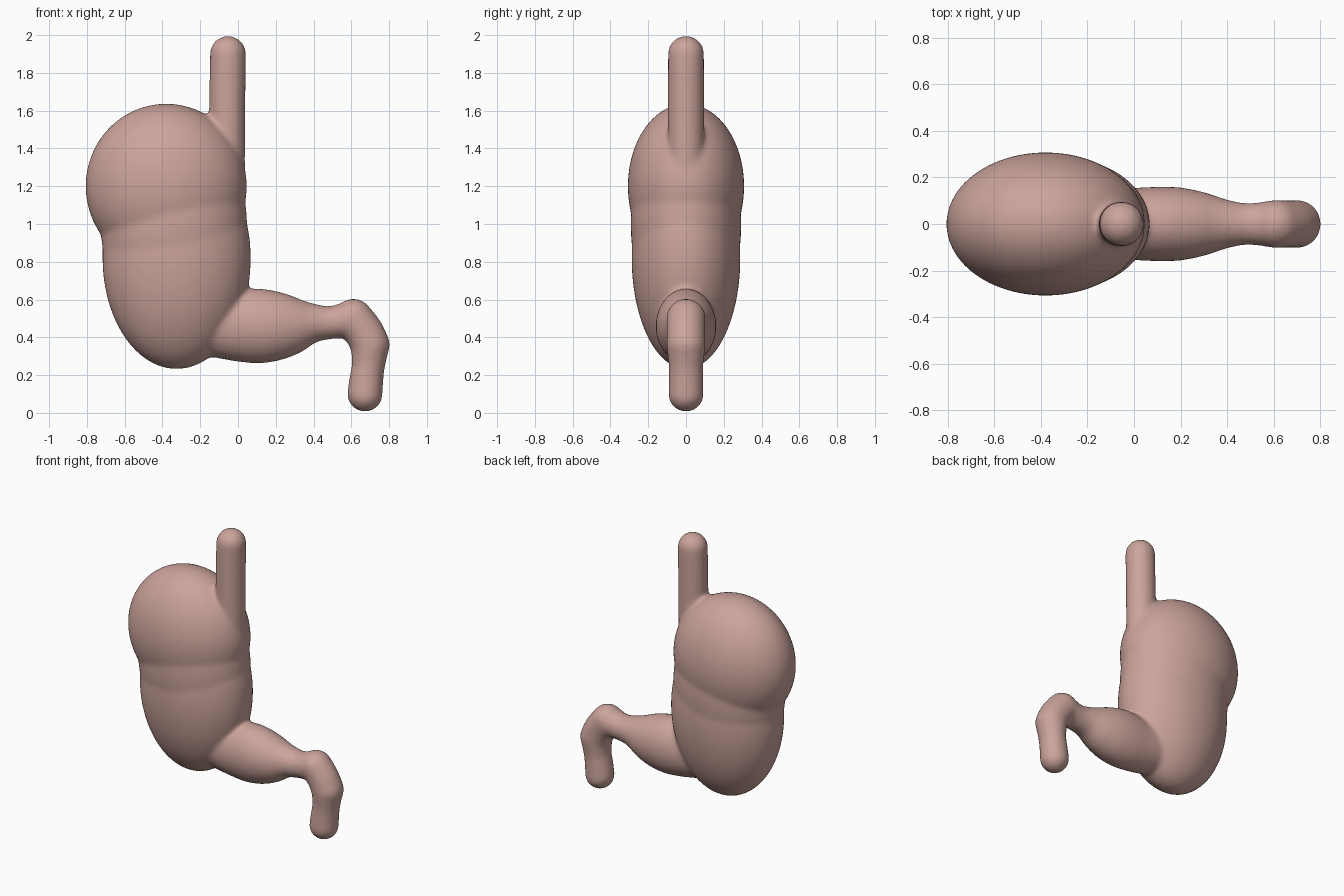
import bpy, bmesh, math
from mathutils import Vector, Matrix

cube = bpy.data.objects.get("Cube")
if cube:
    bpy.data.objects.remove(cube, do_unlink=True)

bm = bmesh.new()


def ellipsoid(x, z, rx, ry, rz):
    """Closed ellipsoid lying on the y = 0 plane."""
    m = Matrix.Translation((x, 0, z)) @ Matrix.Diagonal((rx, ry, rz, 1))
    bmesh.ops.create_uvsphere(bm, u_segments=64, v_segments=40, radius=1, matrix=m)


def spline(pts, t):
    """Catmull-Rom interpolation of tuples."""
    i = min(int(t), len(pts) - 2)
    f = t - i
    p = [Vector(pts[max(0, min(len(pts) - 1, i + k))]) for k in (-1, 0, 1, 2)]
    return p[1] + 0.5 * f * (p[2] - p[0] + f * (2 * p[0] - 5 * p[1] + 4 * p[2] - p[3]
                             + f * (3 * (p[1] - p[2]) + p[3] - p[0])))


def tube(pts, steps=8, sides=48):
    """Tube through (x, z, in-plane radius, y radius) sections, with round ends."""
    n = (len(pts) - 1) * steps
    secs = [spline(pts, i / steps) for i in range(n + 1)]
    rings = []
    for i, s in enumerate(secs):
        d = secs[min(i + 1, n)] - secs[max(i - 1, 0)]
        side = Vector((-d[1], 0, d[0])).normalized()
        centre = Vector((s[0], 0, s[1]))
        ring = []
        for k in range(sides):
            a = math.tau * k / sides
            ring.append(bm.verts.new(centre + side * s[2] * math.cos(a)
                                     + Vector((0, s[3] * math.sin(a), 0))))
        rings.append(ring)
    for a, b in zip(rings, rings[1:]):
        for k in range(sides):
            j = (k + 1) % sides
            bm.faces.new((a[k], a[j], b[j], b[k]))
    bm.faces.new(rings[0][::-1])
    bm.faces.new(rings[-1])
    for x, z, r, ry in (pts[0], pts[-1]):
        ellipsoid(x, z, r, ry, r)


# Main sac: upper dome, waist and lower bowl
ellipsoid(-0.38, 1.2, 0.427, 0.308, 0.437)
ellipsoid(-0.34, 1.0, 0.388, 0.293, 0.53)
ellipsoid(-0.325, 0.82, 0.393, 0.288, 0.588)

# Inlet pipe
tube([(-0.053, 1.9, 0.096, 0.096), (-0.058, 1.55, 0.096, 0.096),
      (-0.058, 1.15, 0.094, 0.094)])

# Outlet: swollen sleeve, narrow neck, then the bent pipe going down
tube([(-0.15, 0.47, 0.17, 0.15), (0.0, 0.46, 0.188, 0.155), (0.1, 0.46, 0.198, 0.16),
      (0.2, 0.46, 0.186, 0.157), (0.3, 0.465, 0.155, 0.137), (0.4, 0.475, 0.106, 0.105),
      (0.48, 0.477, 0.088, 0.09), (0.55, 0.487, 0.092, 0.095), (0.61, 0.5, 0.105, 0.104)])
tube([(0.61, 0.5, 0.105, 0.104), (0.665, 0.43, 0.105, 0.102), (0.7, 0.36, 0.104, 0.104)])
tube([(0.7, 0.36, 0.104, 0.104), (0.69, 0.25, 0.088, 0.092), (0.68, 0.18, 0.09, 0.092),
      (0.672, 0.1, 0.094, 0.094)])

bmesh.ops.recalc_face_normals(bm, faces=bm.faces)
mesh = bpy.data.meshes.new("stomach")
bm.to_mesh(mesh)
bm.free()
stomach = bpy.data.objects.new("stomach", mesh)
bpy.context.collection.objects.link(stomach)

# Fuse the parts into one skin and soften the joints
remesh = stomach.modifiers.new("fuse", 'REMESH')
remesh.mode = 'VOXEL'
remesh.voxel_size = 0.012
remesh.use_smooth_shade = True
soften = stomach.modifiers.new("soften", 'SMOOTH')
soften.factor = 0.5
soften.iterations = 16

# Flesh colour
flesh = bpy.data.materials.new("flesh pink")
flesh.use_nodes = True
colour = (0.60, 0.37, 0.33, 1)
flesh.diffuse_color = colour
flesh.node_tree.nodes["Principled BSDF"].inputs["Base Color"].default_value = colour
mesh.materials.append(flesh)
for p in mesh.polygons:
    p.use_smooth = True
